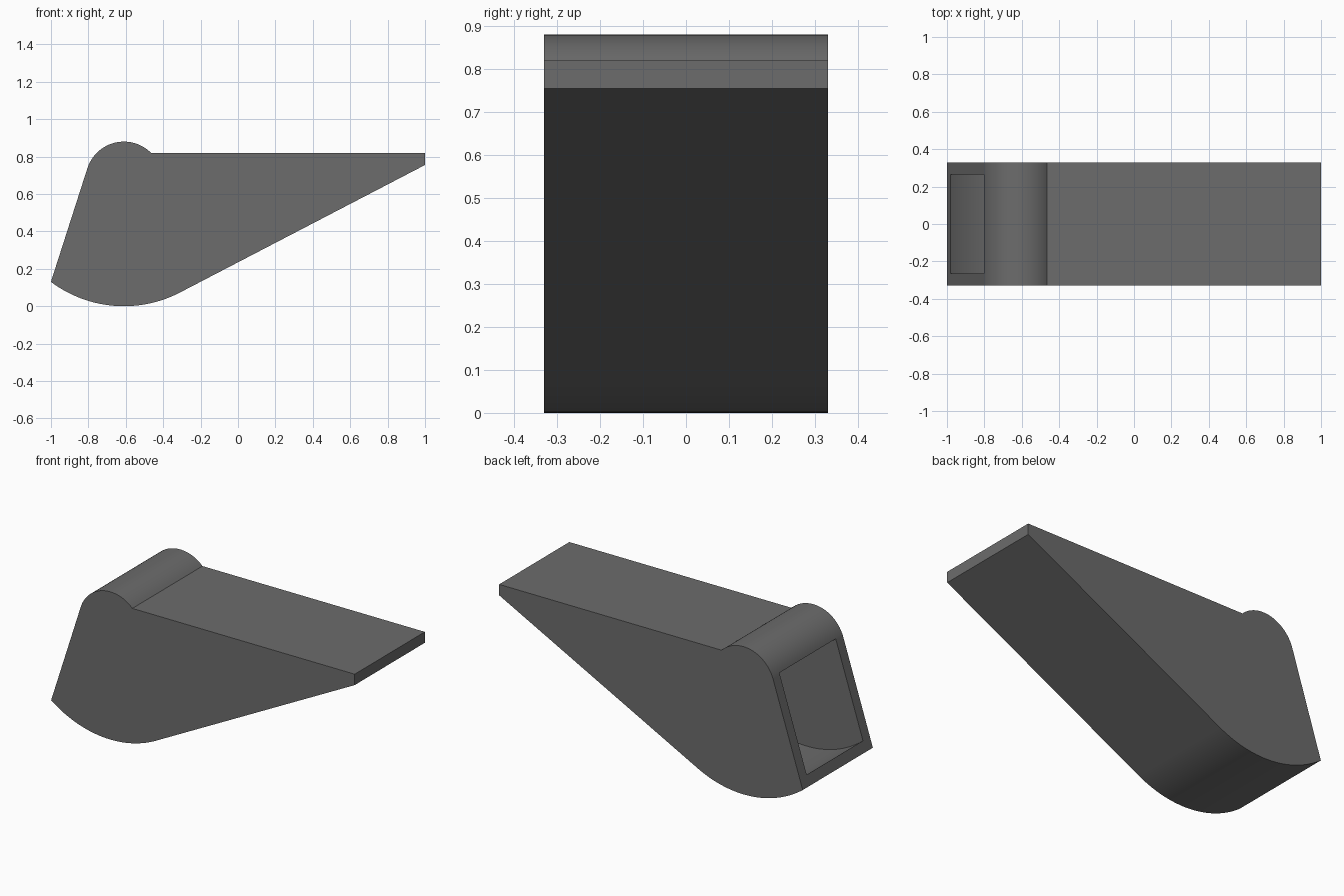
import bpy, bmesh, math

cube = bpy.data.objects.get("Cube")
if cube:
    bpy.data.objects.remove(cube, do_unlink=True)

grey = bpy.data.materials.new("dark grey")
grey.use_nodes = True
colour = (0.15, 0.15, 0.15, 1.0)
grey.diffuse_color = colour
grey.node_tree.nodes["Principled BSDF"].inputs["Base Color"].default_value = colour


def arc(cx, cz, r, start, end, steps):
    """Points on a circle in the xz plane, angles in degrees."""
    angles = [math.radians(start + (end - start) * i / steps) for i in range(steps + 1)]
    return [(cx + r * math.cos(a), cz + r * math.sin(a)) for a in angles]


def extrude_profile(name, points, half_width):
    """Prism of an xz profile, extruded along y."""
    bm = bmesh.new()
    face = bm.faces.new([bm.verts.new((x, -half_width, z)) for x, z in points])
    ext = bmesh.ops.extrude_face_region(bm, geom=[face])
    moved = [v for v in ext["geom"] if isinstance(v, bmesh.types.BMVert)]
    bmesh.ops.translate(bm, verts=moved, vec=(0, 2 * half_width, 0))
    bmesh.ops.recalc_face_normals(bm, faces=bm.faces)
    mesh = bpy.data.meshes.new(name)
    bm.to_mesh(mesh)
    bm.free()
    mesh.materials.append(grey)
    obj = bpy.data.objects.new(name, mesh)
    bpy.context.collection.objects.link(obj)
    return obj


# Outer body: rounded belly, sloping underside, flat deck, rolled top edge
SLOPE = -62.5      # angle at which the belly meets the underside
BELLY = (-0.61, 0.65)
outline = arc(*BELLY, 0.65, -126.9, SLOPE, 28)
outline += [(1.0, 0.755), (1.0, 0.82)]
outline += arc(-0.61, 0.675, 0.205, 45, 162.3, 24)
body = extrude_profile("wedge_body", outline, 0.33)

# Cavity open at the slanted end, with walls of even thickness
hollow = arc(*BELLY, 0.59, -146, SLOPE, 32)
hollow += [(0.86, 0.75), (-1.1, 0.75)]
cutter = extrude_profile("cavity_cutter", hollow, 0.265)
cutter.hide_render = True

cut = body.modifiers.new("cavity", "BOOLEAN")
cut.operation = "DIFFERENCE"
cut.solver = "EXACT"
cut.object = cutter

bpy.ops.object.select_all(action="DESELECT")
body.select_set(True)
bpy.context.view_layer.objects.active = body
bpy.ops.object.modifier_apply(modifier=cut.name)
bpy.data.objects.remove(cutter, do_unlink=True)

# Smooth curves with crisp corners
bpy.ops.object.shade_smooth_by_angle(angle=math.radians(25))
weighted = body.modifiers.new("flat_panels", "WEIGHTED_NORMAL")
weighted.keep_sharp = True
